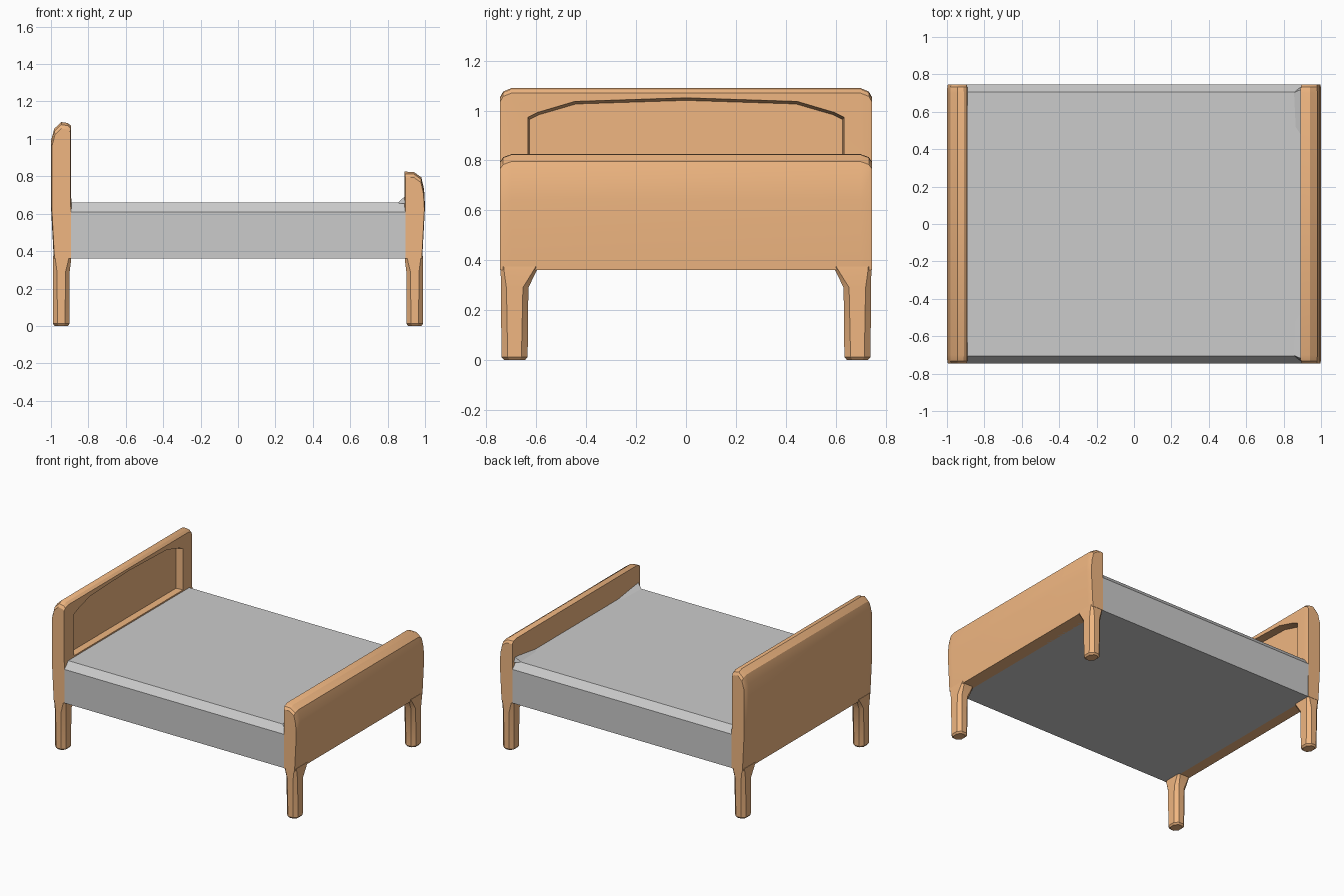
import bpy, bmesh

if "Cube" in bpy.data.objects:
    bpy.data.objects.remove(bpy.data.objects["Cube"])

wood = bpy.data.materials.new("wood")
wood.diffuse_color = (0.87, 0.47, 0.22, 1)
wood.use_nodes = True
wood.node_tree.nodes["Principled BSDF"].inputs["Base Color"].default_value = wood.diffuse_color


def loft(name, rings, mat=None):
    """Skin a list of equal-length point rings and cap both ends."""
    bm = bmesh.new()
    vs = [[bm.verts.new(p) for p in ring] for ring in rings]
    n = len(vs[0])
    for a, b in zip(vs, vs[1:]):
        for i in range(n):
            j = (i + 1) % n
            bm.faces.new((a[i], a[j], b[j], b[i]))
    bm.faces.new(vs[0])
    bm.faces.new(vs[-1])
    bmesh.ops.recalc_face_normals(bm, faces=bm.faces)
    me = bpy.data.meshes.new(name)
    bm.to_mesh(me)
    bm.free()
    ob = bpy.data.objects.new(name, me)
    bpy.context.collection.objects.link(ob)
    if mat:
        me.materials.append(mat)
    return ob


def board(name, profile, drop):
    """Extrude an x/z side profile across the bed with rounded-off ends."""
    top = max(z for x, z in profile)
    cx = sum(x for x, z in profile) / len(profile)
    ends = [(0.745, 1.0, 0.92), (0.733, 0.4, 0.97), (0.70, 0.0, 1.0)]
    stations = [(-y, d, s) for y, d, s in ends] + ends[::-1]
    rings = []
    for y, d, s in stations:
        k = (top - drop * d - 0.36) / (top - 0.36)
        rings.append([(cx + (x - cx) * s, y, 0.36 + (z - 0.36) * k) for x, z in profile])
    return loft(name, rings, wood)


# Headboard with an arched recess on its inner face
head = board("headboard", [
    (-0.985, 0.36), (-1.0, 0.64), (-1.0, 0.99), (-0.982, 1.055), (-0.945, 1.09),
    (-0.91, 1.085), (-0.893, 1.07), (-0.893, 0.72), (-0.89, 0.64), (-0.89, 0.36)], 0.035)
arch = [(-0.64, 0.67), (-0.64, 0.98), (-0.60, 1.00), (-0.45, 1.045), (0, 1.06),
        (0.45, 1.045), (0.60, 1.00), (0.64, 0.98), (0.64, 0.67)]
cutter = loft("recess_cutter", [
    [(-0.945, y * 0.98, 0.67 + (z - 0.67) * 0.95) for y, z in arch],
    [(-0.85, y, z) for y, z in arch]])
cutter.hide_render = True
mod = head.modifiers.new("recess", 'BOOLEAN')
mod.operation = 'DIFFERENCE'
mod.object = cutter
bpy.context.view_layer.objects.active = head
bpy.ops.object.modifier_apply(modifier=mod.name)
bpy.data.objects.remove(cutter)

# Footboard
foot = board("footboard", [
    (0.985, 0.36), (1.0, 0.64), (0.995, 0.73), (0.98, 0.795), (0.94, 0.823),
    (0.89, 0.825), (0.89, 0.36)], 0.03)

# Mattress with chamfered long edges
section = [(-0.742, 0.36), (-0.745, 0.61), (-0.705, 0.66),
           (0.705, 0.66), (0.745, 0.61), (0.742, 0.36)]
mattress = loft("mattress", [[(x, y, z) for y, z in section] for x in (-0.905, 0.905)])

# Turned-up mattress corners against the footboard
for side, sy in (("front", -1), ("back", 1)):
    loft(side + "_mattress_corner", [
        [(0.85, sy * 0.70, 0.655), (0.895, sy * 0.735, 0.655), (0.895, sy * 0.72, 0.695)],
        [(0.86, sy * 0.49, 0.655), (0.895, sy * 0.48, 0.655), (0.895, sy * 0.48, 0.661)]])


def leg_ring(sx, sy, z, x0, x1, y0, y1, c):
    """Rectangle with clipped corners."""
    pts = [(x0 + c, y0), (x1 - c, y0), (x1, y0 + c), (x1, y1 - c),
           (x1 - c, y1), (x0 + c, y1), (x0, y1 - c), (x0, y0 + c)]
    return [(sx * x, sy * y, z) for x, y in pts]


# Legs flaring into the boards at the top
legs = []
for end, sx in (("head", -1), ("foot", 1)):
    for side, sy in (("front", -1), ("back", 1)):
        legs.append(loft(f"{end}_{side}_leg", [
            leg_ring(sx, sy, 0.0, 0.91, 0.98, 0.645, 0.73, 0.022),
            leg_ring(sx, sy, 0.012, 0.90, 0.99, 0.635, 0.74, 0.025),
            leg_ring(sx, sy, 0.29, 0.90, 0.99, 0.632, 0.742, 0.022),
            leg_ring(sx, sy, 0.345, 0.893, 0.99, 0.605, 0.743, 0.015),
            leg_ring(sx, sy, 0.375, 0.893, 0.988, 0.59, 0.743, 0.012)], wood))

# Soft shading on the rounded wood
bpy.ops.object.select_all(action='DESELECT')
for ob in [head, foot] + legs:
    ob.select_set(True)
bpy.context.view_layer.objects.active = head
bpy.ops.object.shade_smooth_by_angle(angle=0.5)
